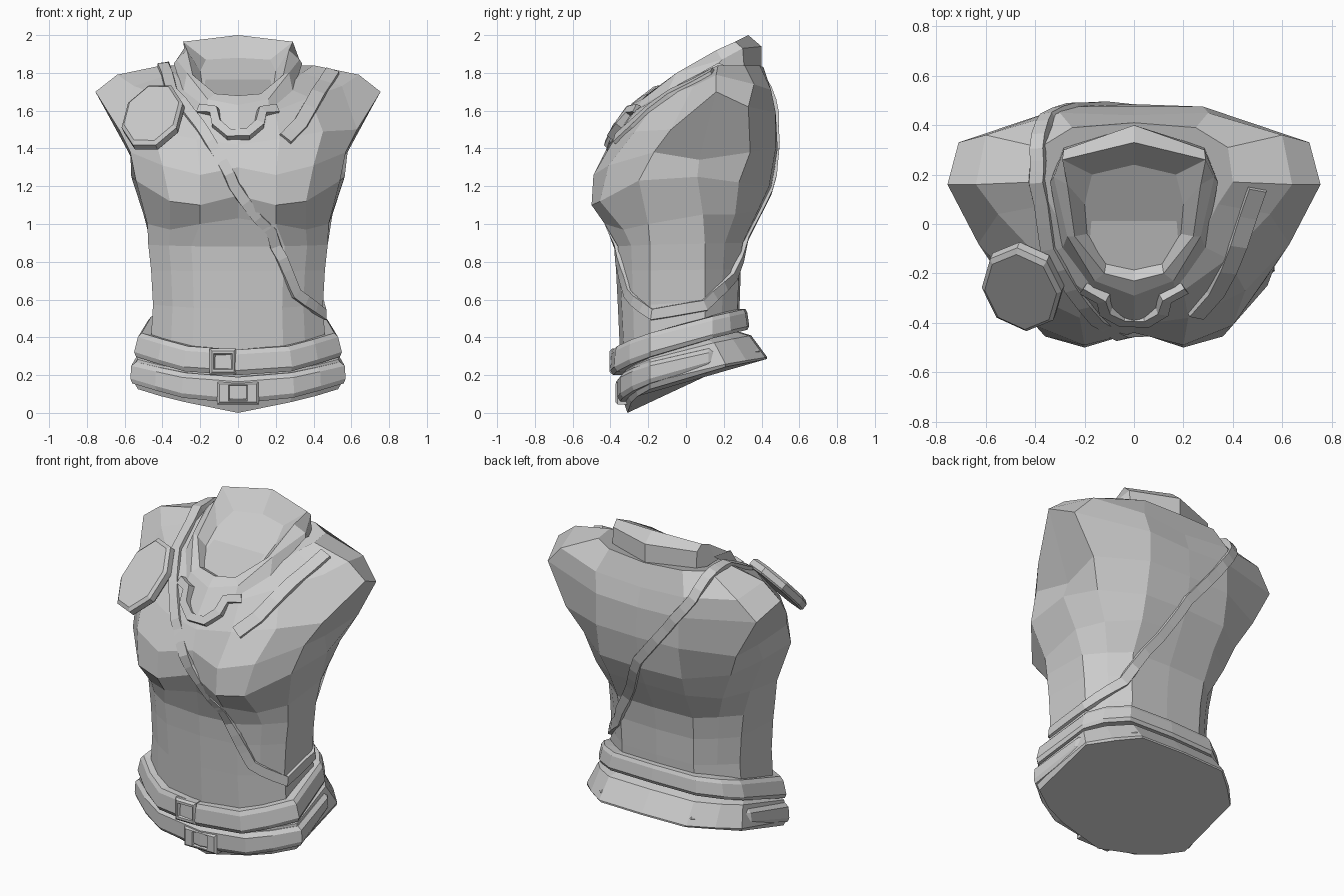
import bpy, bmesh, math
from mathutils import Vector
from mathutils.bvhtree import BVHTree

if "Cube" in bpy.data.objects:
    bpy.data.objects.remove(bpy.data.objects["Cube"])

grey = bpy.data.materials.new("cloth grey")
grey.diffuse_color = (0.6, 0.6, 0.6, 1)
grey.use_nodes = True
grey.node_tree.nodes["Principled BSDF"].inputs["Base Color"].default_value = grey.diffuse_color


def make(name, verts, faces):
    me = bpy.data.meshes.new(name)
    me.from_pydata([tuple(v) for v in verts], [], faces)
    me.materials.append(grey)
    ob = bpy.data.objects.new(name, me)
    bpy.context.collection.objects.link(ob)
    return ob


def loft(name, rings, caps=(True, True), wrap=False):
    n = len(rings[0])
    verts = [v for r in rings for v in r]
    m = len(rings)
    faces = []
    for i in range(m if wrap else m - 1):
        a, b = i * n, (i + 1) % m * n
        for k in range(n):
            j = (k + 1) % n
            faces.append((a + k, a + j, b + j, b + k))
    if not wrap and caps[0]:
        faces.append(tuple(reversed(range(n))))
    if not wrap and caps[1]:
        faces.append(tuple(range((m - 1) * n, m * n)))
    return make(name, verts, faces)


def full(half):
    """Mirror a front-to-back half ring into a closed ring."""
    return list(half) + [(-x, y, z) for x, y, z in reversed(half[1:-1])]


def waist(w, yf, yb, zf, zb, power=.6, ys=.1, back=.97):
    """Angular waist ring, rising towards the back; ys and back place its rear side corner."""
    xy = [(0, yf), (.52 * w, yf + .02), (.77 * w, (yf - .2) / 2), (w, -.19), (back * w, ys),
          (.77 * w, (ys + yb) / 2), (.54 * w, yb - .01), (0, yb)]
    return full([(x, y, zf + (zb - zf) * max(0, (y - yf) / (yb - yf)) ** power) for x, y in xy])


# torso: waist rings, then chest and shoulder rings
lower = [waist(*r) for r in [(.48, -.34, .28, .2, .43), (.46, -.35, .28, .33, .5),
                             (.45, -.36, .285, .55, .6), (.46, -.37, .29, .75, .76),
                             (.475, -.38, .31, .88, .9)]]
chest = [
    [(0, -.40, 1.03), (.2, -.43, 1.0), (.36, -.33, .97), (.48, -.2, 1.0), (.5, .09, 1.05),
     (.43, .26, 1.05), (.26, .38, 1.07), (0, .40, 1.08)],
    [(0, -.435, 1.15), (.2, -.5, 1.1), (.36, -.455, 1.12), (.54, -.25, 1.23), (.565, .06, 1.25),
     (.5, .28, 1.22), (.28, .44, 1.2), (0, .455, 1.2)],
    [(0, -.44, 1.3), (.2, -.49, 1.26), (.4, -.41, 1.31), (.57, -.17, 1.38), (.54, .07, 1.34),
     (.58, .34, 1.38), (.28, .475, 1.4), (0, .485, 1.4)]]
shoulders = [
    [(0, -.41, 1.42), (.22, -.38, 1.45), (.45, -.27, 1.49), (.63, -.08, 1.5), (.755, .16, 1.7),
     (.71, .33, 1.62), (.28, .475, 1.59), (0, .475, 1.58)],
    [(0, -.33, 1.55), (.2, -.27, 1.6), (.38, -.14, 1.67), (.55, .04, 1.73), (.64, .16, 1.79),
     (.6, .36, 1.74), (.3, .45, 1.71), (0, .44, 1.69)],
    [(0, -.28, 1.6), (.15, -.22, 1.64), (.26, -.08, 1.72), (.34, .08, 1.8), (.4, .17, 1.84),
     (.38, .31, 1.84), (.25, .39, 1.84), (0, .41, 1.83)]]
torso = loft("torso", lower + [full(h) for h in chest + shoulders])

# cowl: outer base, outer edge, lip, inner edge, closed inside
cowl = loft("cowl_collar", [full(h) for h in [
    [(0, -.40, 1.49), (.17, -.31, 1.54), (.29, -.1, 1.7), (.34, .17, 1.85), (.285, .31, 1.8), (0, .4, 1.78)],
    [(0, -.29, 1.63), (.16, -.23, 1.66), (.27, -.05, 1.80), (.325, .19, 1.87), (.285, .3, 1.93), (0, .4, 1.94)],
    [(0, -.23, 1.68), (.12, -.2, 1.69), (.24, -.05, 1.79), (.27, .16, 1.92), (.29, .26, 1.965), (0, .33, 2.0)],
    [(0, -.17, 1.65), (.11, -.14, 1.66), (.19, -.04, 1.74), (.2, .08, 1.81), (.17, .2, 1.87), (0, .24, 1.88)]]],
    caps=(False, True))

# skirt hem and the two belts
loft("skirt_hem", [waist(*r) for r in [
    (.53, -.31, .43, 0, .285, .45, .21, .99), (.55, -.33, .43, .06, .295, .5, .21, .96),
    (.535, -.34, .345, .2, .41, .6, .15, .92), (.48, -.33, .28, .22, .43)]])
loft("upper_belt", [waist(*r, .7, .14, .9) for r in [
    (.46, -.33, .27, .2, .44), (.54, -.385, .325, .2, .44), (.55, -.4, .335, .225, .46),
    (.53, -.395, .325, .31, .53), (.51, -.385, .315, .335, .55), (.44, -.33, .27, .335, .55)]], wrap=True)
loft("lower_belt", [waist(*r, .6, .12, .93) for r in [
    (.5, -.31, .35, .05, .32), (.56, -.355, .4, .05, .315), (.57, -.37, .4, .075, .33),
    (.565, -.37, .36, .165, .36), (.54, -.35, .34, .19, .38), (.48, -.31, .3, .19, .38)]], wrap=True)


def buckle(name, x, y, z, w, h):
    """Raised plate with a recessed centre."""
    def rect(s, t, yy):
        return [(x + a * s, yy, z + b * t) for a, b in ((-1, -1), (1, -1), (1, 1), (-1, 1))]
    loft(name, [rect(w, h, y + .06), rect(w, h, y), rect(w - .012, h - .012, y - .012),
                rect(.05, .042, y - .012), rect(.04, .034, y + .005)])


buckle("upper_buckle", -.08, -.392, .272, .07, .068)
buckle("lower_buckle", 0, -.362, .105, .11, .06)

# straps laid on the body surface
verts, polys = [], []
for ob in (torso, cowl):
    off = len(verts)
    verts += [v.co.copy() for v in ob.data.vertices]
    polys += [[i + off for i in p.vertices] for p in ob.data.polygons]
body = BVHTree.FromPolygons(verts, polys)


def strap(name, path, width, thick, steps=3, closed=False):
    pts = [Vector(p) for p in path]
    segs = len(pts) if closed else len(pts) - 1
    pts = [pts[i].lerp(pts[(i + 1) % len(pts)], k / steps) for i in range(segs) for k in range(steps)] \
        + ([] if closed else [pts[-1]])
    hits = [body.find_nearest(p) for p in pts]
    pos = [h[0] for h in hits]
    n = len(pos)
    rings = []
    for i in range(n):
        a, b = (i - 1) % n if closed else max(i - 1, 0), (i + 1) % n if closed else min(i + 1, n - 1)
        nor = hits[a][1] + hits[i][1] + hits[b][1]
        if nor.dot(pos[i] - Vector((0, 0, pos[i].z - .15))) < 0:
            nor = -nor
        nor.normalize()
        side = (pos[b] - pos[a]).cross(nor).normalized() * width / 2
        c = pos[i]
        rings.append([c - side - nor * .03, c + side - nor * .03,
                      c + side * .8 + nor * thick, c - side * .8 + nor * thick])
    return loft(name, rings, wrap=closed)


strap("shoulder_strap", [(-.39, .17, 1.85), (-.35, -.1, 1.7), (-.2, -.33, 1.52), (-.12, -.42, 1.39),
                         (-.02, -.44, 1.2), (.17, -.43, .94), (.27, -.36, .75), (.32, -.33, .63),
                         (.45, -.18, .52), (.45, .1, .57), (.3, .27, .72), (.12, .4, 1.0),
                         (0, .48, 1.25), (-.2, .47, 1.5), (-.35, .43, 1.71), (-.39, .3, 1.83)], .07, .016, 3, True)
strap("chest_fold", [(.5, .14, 1.81), (.42, -.08, 1.68), (.33, -.28, 1.53), (.25, -.37, 1.45)], .09, .015, 2)
strap("neck_clasp", [(-.2, -.25, 1.6), (-.13, -.32, 1.61), (-.12, -.36, 1.53), (-.05, -.4, 1.48), (.05, -.4, 1.48),
                     (.12, -.36, 1.53), (.13, -.32, 1.61), (.2, -.25, 1.6)], .06, .035, 1)

# eight-sided pad on one shoulder
nor = Vector((-.3, -.67, .68)).normalized()
up = (Vector((.08, .68, .72)) - nor * nor.dot(Vector((.08, .68, .72)))).normalized()
across = up.cross(nor)
centre = Vector((-.45, -.255, 1.565))


def pad_ring(s, d):
    return [centre + nor * d + across * math.cos(t) * .17 * s + up * math.sin(t) * .235 * s
            for t in (math.tau * (k + .3) / 8 for k in range(8))]


loft("shoulder_pad", [pad_ring(.95, -.03), pad_ring(1, -.02), pad_ring(1, .015), pad_ring(.9, .03)])

# consistent outward faces
for ob in bpy.data.objects:
    bm = bmesh.new()
    bm.from_mesh(ob.data)
    bmesh.ops.recalc_face_normals(bm, faces=bm.faces)
    bm.to_mesh(ob.data)
    bm.free()
